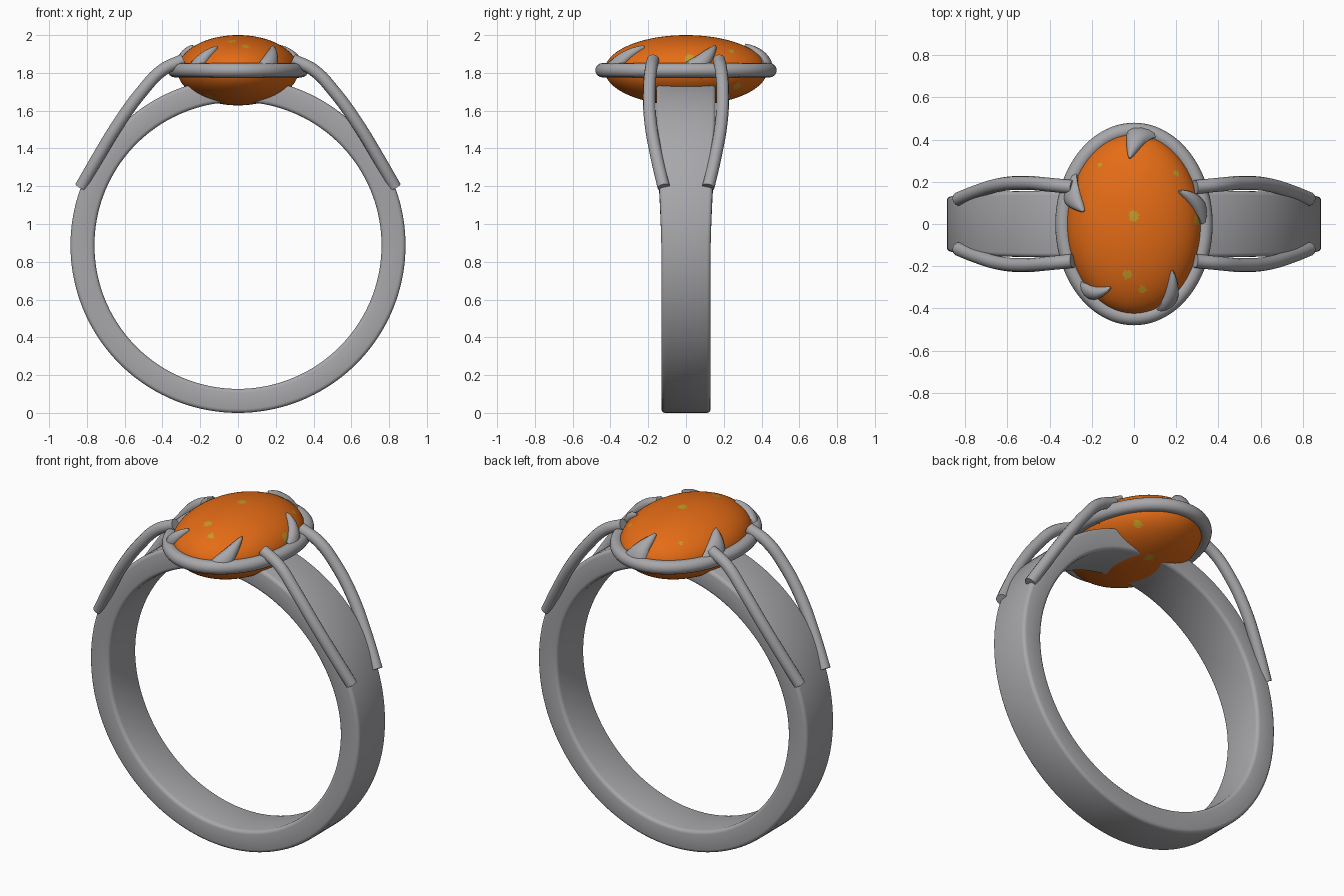
import bpy, bmesh, math, random
from mathutils import Vector

if "Cube" in bpy.data.objects:
    bpy.data.objects.remove(bpy.data.objects["Cube"])

random.seed(4)
RX, RY, RZ, CZ = 0.32, 0.43, 0.186, 1.814   # stone radii and centre height


def material(name, rgb):
    m = bpy.data.materials.new(name)
    m.diffuse_color = (*rgb, 1)
    m.use_nodes = True
    m.node_tree.nodes["Principled BSDF"].inputs["Base Color"].default_value = m.diffuse_color
    return m


silver = material("silver", (0.39, 0.39, 0.41))
orange = material("orange_stone", (0.78, 0.15, 0.008))
gold = material("gold_fleck", (0.55, 0.33, 0.02))


def add_object(name, bm, *mats, angle=50):
    bmesh.ops.recalc_face_normals(bm, faces=bm.faces)
    me = bpy.data.meshes.new(name)
    bm.to_mesh(me)
    bm.free()
    ob = bpy.data.objects.new(name, me)
    bpy.context.collection.objects.link(ob)
    for m in mats:
        me.materials.append(m)
    smooth(ob, angle)
    return ob


def smooth(ob, angle):
    bpy.ops.object.select_all(action='DESELECT')
    ob.select_set(True)
    bpy.context.view_layer.objects.active = ob
    bpy.ops.object.shade_smooth_by_angle(angle=math.radians(angle))


def skin(rings, closed=True):
    """Joins equal rings of points into a tube; capped when not closed."""
    bm = bmesh.new()
    rows = [[bm.verts.new(p) for p in r] for r in rings]
    n = len(rows[0])
    for i in range(len(rows) if closed else len(rows) - 1):
        a, b = rows[i], rows[(i + 1) % len(rows)]
        for j in range(n):
            bm.faces.new((a[j], a[(j + 1) % n], b[(j + 1) % n], b[j]))
    if not closed:
        bm.faces.new(rows[0])
        bm.faces.new(rows[-1])
    return bm


# Band: rounded rectangle swept round, a little wider near the stone
R_OUT, R_IN, BEV = 0.887, 0.76, 0.02
rings = []
for i in range(144):
    a = 2 * math.pi * i / 144
    t = min(max((math.sin(a) + 0.1) / 1.0, 0), 1)
    w = 0.13 + 0.027 * t * t * (3 - 2 * t)
    ring = []
    for cr, cy, start in ((R_OUT - BEV, w - BEV, 0), (R_IN + BEV, w - BEV, 90),
                          (R_IN + BEV, BEV - w, 180), (R_OUT - BEV, BEV - w, 270)):
        for k in range(4):
            b = math.radians(start + 30 * k)
            r, y = cr + BEV * math.cos(b), cy + BEV * math.sin(b)
            ring.append((r * math.cos(a), y, R_OUT + r * math.sin(a)))
    rings.append(ring)
add_object("band", skin(rings), silver)

# Bezel: oval wire round the stone
rings = []
for i in range(96):
    a = 2 * math.pi * i / 96
    ring = []
    for k in range(16):
        b = 2 * math.pi * k / 16
        d = 0.038 * math.cos(b)
        ring.append(((0.335 + d) * math.cos(a), (0.442 + d) * math.sin(a),
                     CZ + 0.038 * math.sin(b)))
    rings.append(ring)
add_object("bezel", skin(rings), silver)

# Stone: flattened ball with small gold flecks
bm = bmesh.new()
bmesh.ops.create_icosphere(bm, subdivisions=6, radius=1)
for v in bm.verts:
    v.co = (v.co.x * RX, v.co.y * RY, CZ + v.co.z * RZ)
flecks = [(0, .04, 1, .026), (-.03, -.24, 1, .024), (.04, -.31, 1, .021), (.2, .24, 1, .016),
          (.3, .02, 1, .026), (-.16, .28, 1, .012), (.02, .15, -1, .03),
          (.2, .27, -1, .026), (-.15, -.2, -1, .024)]
for f in bm.faces:
    c = f.calc_center_median()
    for x, y, s, r in flecks:
        z = CZ + s * RZ * math.sqrt(max(0, 1 - (x / RX) ** 2 - (y / RY) ** 2))
        if (c - Vector((x, y, z))).length < r * random.uniform(0.75, 1.1):
            f.material_index = 1
add_object("stone", bm, orange, gold, angle=80)


# Claws: pointed tongues bending from the bezel over the stone
def claw(name, base, tip, half_width):
    scale = Vector((RX, RY, RZ))
    b = Vector((base[0] / RX, base[1] / RY, 0)).normalized()
    tx, ty = tip[0] / RX, tip[1] / RY
    t3 = Vector((tx, ty, math.sqrt(1 - tx * tx - ty * ty)))
    on_stone = lambda t: b.lerp(t3, t).normalized() * scale
    rings = []
    for i in range(13):
        t = i / 12
        p = on_stone(t)
        n = Vector((p.x / RX ** 2, p.y / RY ** 2, p.z / RZ ** 2)).normalized()
        along = on_stone(t + 0.02) - on_stone(t - 0.02)
        side = along.cross(n).normalized()
        w = half_width * (1 - t) ** 0.75 + 0.004
        h = 0.034 * (1 - 0.6 * t ** 3)
        ring = []
        for k in range(12):
            q = 2 * math.pi * k / 12
            up = math.sin(q) * (h if math.sin(q) > 0 else 0.02)
            ring.append(p + side * w * math.cos(q) + n * up + Vector((0, 0, CZ)))
        rings.append(ring)
    add_object(name, skin(rings, False), silver)


for name, base, tip, w in (
        ("back_claw", (.04, .43), (-.02, .31), .075),
        ("left_claw", (-.3, .17), (-.235, .06), .08),
        ("right_claw", (.32, .04), (.21, .155), .055),
        ("front_left_claw", (-.235, -.315), (-.11, -.30), .05),
        ("front_right_claw", (.15, -.39), (.18, -.22), .055)):
    claw(name, base, tip, w)

# Shoulder wires: four bowed wires from the bezel down to the band
path = [(.29, .175, 1.868), (.4, .186, 1.815), (.51, .195, 1.70),
        (.63, .187, 1.535), (.74, .155, 1.355), (.832, .118, 1.195)]
for sx, sy, name in ((-1, -1, "front_left_wire"), (1, -1, "front_right_wire"),
                     (-1, 1, "back_left_wire"), (1, 1, "back_right_wire")):
    cu = bpy.data.curves.new(name, 'CURVE')
    cu.dimensions = '3D'
    cu.bevel_depth = 0.033
    cu.bevel_resolution = 4
    cu.use_fill_caps = True
    sp = cu.splines.new('BEZIER')
    sp.bezier_points.add(len(path) - 1)
    sp.resolution_u = 6
    for bp, (x, y, z) in zip(sp.bezier_points, path):
        bp.co = (sx * x, sy * y, z)
        bp.handle_left_type = bp.handle_right_type = 'AUTO'
    cu.materials.append(silver)
    ob = bpy.data.objects.new(name, cu)
    bpy.context.collection.objects.link(ob)
    bpy.ops.object.select_all(action='DESELECT')
    ob.select_set(True)
    bpy.context.view_layer.objects.active = ob
    bpy.ops.object.convert(target='MESH')
    smooth(bpy.context.view_layer.objects.active, 50)
